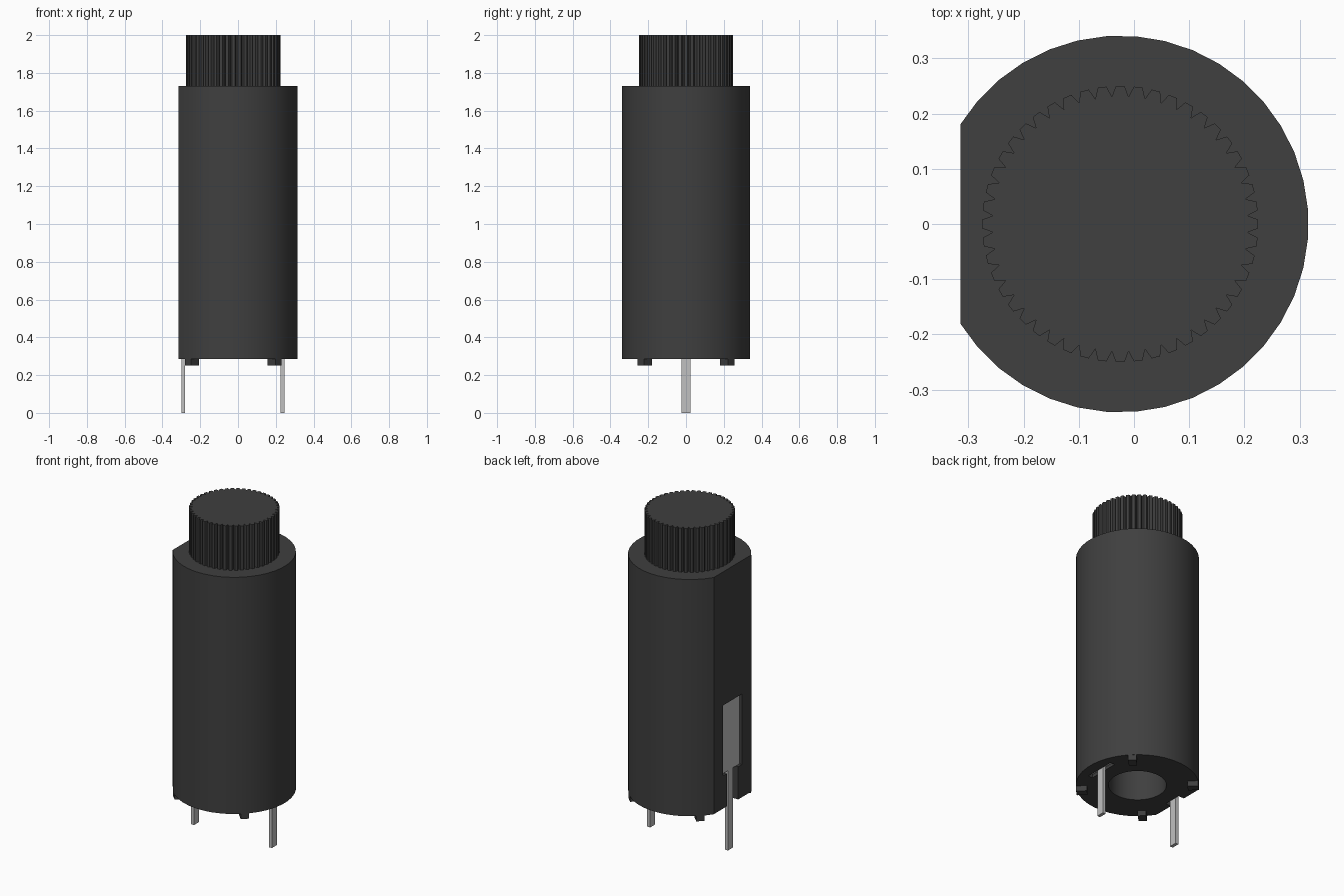
import bpy, bmesh, math
from mathutils import Matrix

if "Cube" in bpy.data.objects:
    bpy.data.objects.remove(bpy.data.objects["Cube"], do_unlink=True)

CX = -0.025                      # axis of the round parts


def material(name, value):
    m = bpy.data.materials.new(name)
    m.use_nodes = True
    m.diffuse_color = (value, value, value, 1)
    m.node_tree.nodes["Principled BSDF"].inputs["Base Color"].default_value = (value, value, value, 1)
    return m


black = material("black plastic", 0.05)
metal = material("tinned metal", 0.53)


def finish(name, bm, mat):
    bmesh.ops.recalc_face_normals(bm, faces=bm.faces)
    me = bpy.data.meshes.new(name)
    bm.to_mesh(me)
    bm.free()
    me.materials.append(mat)
    ob = bpy.data.objects.new(name, me)
    bpy.context.collection.objects.link(ob)
    return ob


def prism(name, outline, axis, lo, hi, mat):
    """Extrude a 2D outline along z (x, y points) or along x (y, z points)."""
    bm = bmesh.new()
    place = (lambda a, b: (a, b, lo)) if axis == "z" else (lambda a, b: (lo, a, b))
    face = bm.faces.new([bm.verts.new(place(a, b)) for a, b in outline])
    geo = bmesh.ops.extrude_face_region(bm, geom=[face])["geom"]
    d = hi - lo
    bmesh.ops.translate(bm, verts=[v for v in geo if isinstance(v, bmesh.types.BMVert)],
                        vec=(0, 0, d) if axis == "z" else (d, 0, 0))
    return finish(name, bm, mat)


def box(name, x, y, z, mat):
    return prism(name, [(x[0], y[0]), (x[1], y[0]), (x[1], y[1]), (x[0], y[1])], "z", z[0], z[1], mat)


def circle(r, n, start=0.0, span=360.0, closed=True):
    steps = n if closed else n - 1
    return [(CX + r * math.cos(math.radians(start + span * i / steps)),
             r * math.sin(math.radians(start + span * i / steps))) for i in range(n)]


def activate(ob):
    bpy.ops.object.select_all(action="DESELECT")
    ob.select_set(True)
    bpy.context.view_layer.objects.active = ob


def cut(target, cutter):
    cutter.hide_render = True
    mod = target.modifiers.new("cut", "BOOLEAN")
    mod.operation = "DIFFERENCE"
    mod.solver = "EXACT"
    mod.object = cutter
    activate(target)
    bpy.ops.object.modifier_apply(modifier=mod.name)
    bpy.data.objects.remove(cutter, do_unlink=True)


# Round housing with one flat side
body = prism("housing", circle(0.341, 34, -148, 296, closed=False), "z", 0.285, 1.73, black)
# Fuse bore, terminal pocket and slots
cut(body, prism("bore_cutter", circle(0.16, 40), "z", 0.2, 1.2, black))
cut(body, box("pocket_cutter", (-0.4, -0.285), (-0.09, 0.09), (0.485, 0.915), black))
cut(body, box("slot_cutter", (-0.4, -0.275), (-0.055, 0.055), (0.2, 0.5), black))
cut(body, box("inner_slot_cutter", (0.22, 0.25), (-0.095, 0.095), (0.2, 0.5), black))
activate(body)
bpy.ops.object.shade_smooth_by_angle(angle=math.radians(25))

# Knurled cap
TEETH = 48
rim = []
for i in range(TEETH):
    for f, r in ((-0.24, 0.25), (0.24, 0.25), (0.5, 0.231)):
        a = 2 * math.pi * (i + f) / TEETH
        rim.append((CX + r * math.cos(a), r * math.sin(a)))
prism("knurled_cap", rim, "z", 1.73, 2.0, black)

# Four standoff feet under the housing
for i in range(4):
    bm = bmesh.new()
    bmesh.ops.create_cube(bm, size=1, matrix=Matrix.Translation((CX, 0, 0.27))
                          @ Matrix.Rotation(math.radians(45 + 90 * i), 4, "Z")
                          @ Matrix.Translation((0.309, 0, 0))
                          @ Matrix.Diagonal((0.06, 0.046, 0.036, 1)))
    finish(f"standoff_foot_{i + 1}", bm, black)


# Solder terminals: wide plate with a narrow pin
def terminal(name, x, low, high):
    w, p = 0.088, 0.024
    outline = [(-p, 0), (p, 0), (p, low), (w, low), (w, high), (-w, high), (-w, low), (-p, low)]
    prism(name, outline, "x", x - 0.01, x + 0.01, metal)


terminal("side_terminal", -0.29, 0.487, 0.912)
terminal("inner_terminal", 0.235, 0.3, 0.49)
